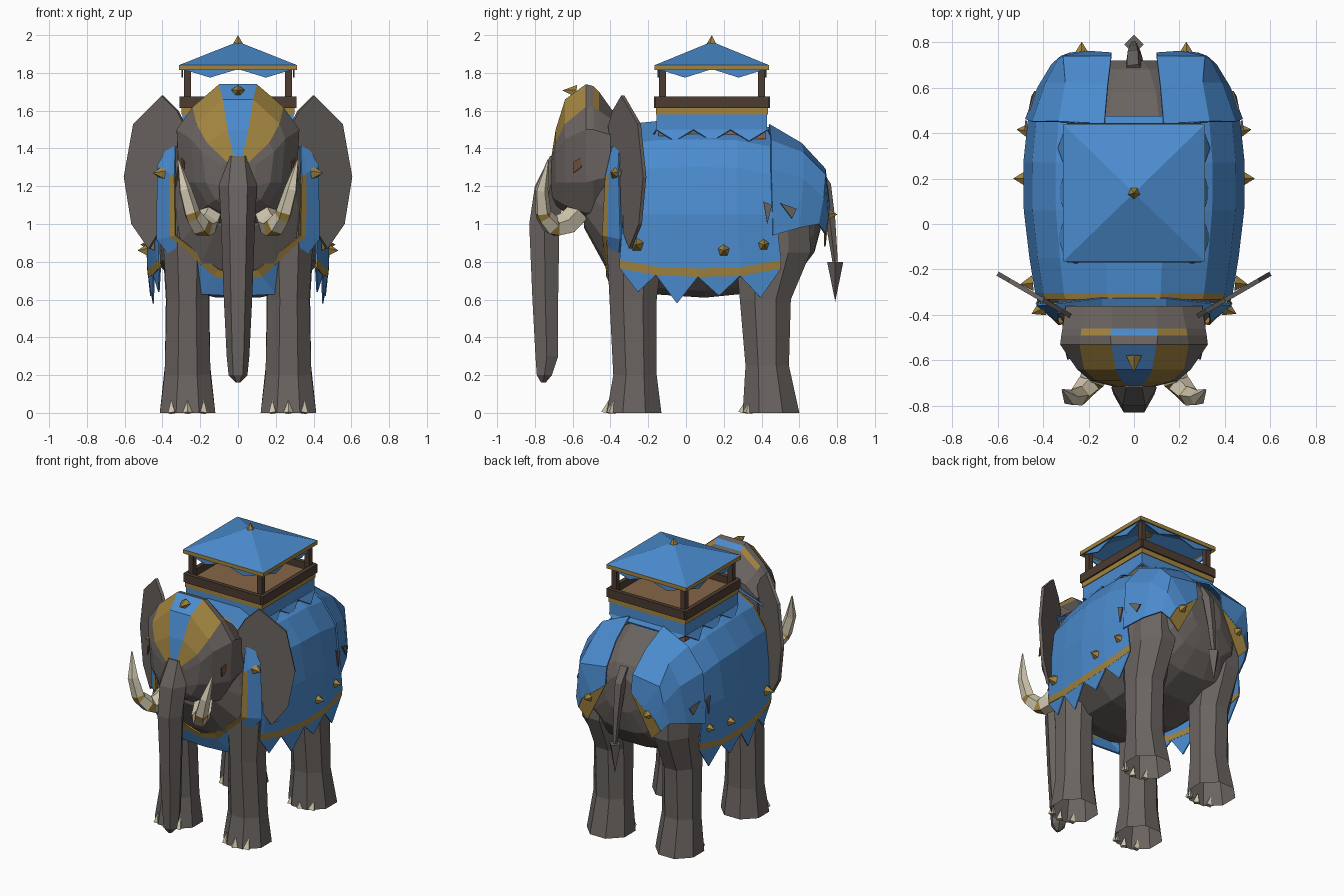
import bpy, bmesh, math
from mathutils import Vector, Matrix

if "Cube" in bpy.data.objects:
    bpy.data.objects.remove(bpy.data.objects["Cube"])


def material(name, red, green, blue):
    mat = bpy.data.materials.new(name)
    mat.use_nodes = True
    colour = (red, green, blue, 1)
    mat.diffuse_color = colour
    mat.node_tree.nodes["Principled BSDF"].inputs["Base Color"].default_value = colour
    return mat


hide = material("grey hide", .145, .127, .118)
cloth = material("blue cloth", .07, .26, .62)
gold = material("gold", .36, .23, .05)
wood = material("dark wood", .075, .045, .03)
floor_tan = material("tan floor", .24, .135, .065)
ivory = material("ivory", .62, .56, .42)
eye_brown = material("eye brown", .14, .07, .04)


def finish(name, bm, mats, mirror=False, thickness=0):
    bmesh.ops.recalc_face_normals(bm, faces=bm.faces)
    mesh = bpy.data.meshes.new(name)
    bm.to_mesh(mesh)
    bm.free()
    for mat in mats:
        mesh.materials.append(mat)
    obj = bpy.data.objects.new(name, mesh)
    bpy.context.collection.objects.link(obj)
    if thickness:
        solid = obj.modifiers.new("thickness", "SOLIDIFY")
        solid.thickness = thickness
        solid.offset = 0
    if mirror:
        obj.modifiers.new("mirror", "MIRROR")
    return obj


def surface(name, rows, mats, rule=None, closed=True, mirror=False, thickness=0, caps=True):
    """Skin rows of points; rule(row, column) picks the material."""
    bm = bmesh.new()
    grid = [[bm.verts.new(p) for p in row] for row in rows]
    count = len(rows[0])
    for i in range(len(rows) - 1):
        for j in range(count if closed else count - 1):
            k = (j + 1) % count
            face = bm.faces.new((grid[i][j], grid[i][k], grid[i + 1][k], grid[i + 1][j]))
            face.material_index = rule(i, j) if rule else 0
    if closed and caps:
        bm.faces.new(grid[0])
        bm.faces.new(grid[-1])
    return finish(name, bm, mats, mirror, thickness)


def polygons(name, shapes, mat, mirror=False, thickness=.008):
    bm = bmesh.new()
    for shape in shapes:
        bm.faces.new([bm.verts.new(p) for p in shape])
    return finish(name, bm, [mat], mirror, thickness)


def both_sides(half, y):
    right = [Vector((x, y, z)) for x, z in half]
    return right + [Vector((-p.x, y, p.z)) for p in reversed(right)]


def flat_ring(x, y, z, rx, ry, sides, turn=0):
    angles = [turn + math.tau * i / sides for i in range(sides)]
    return [(x + rx * math.cos(a), y + ry * math.sin(a), z) for a in angles]


def tube(name, path, radii, sides, mats, rule=None, mirror=False):
    path = [Vector(p) for p in path]
    rows = []
    for i, p in enumerate(path):
        along = path[min(i + 1, len(path) - 1)] - path[max(i - 1, 0)]
        side = along.cross(Vector((1, .2, 0))).normalized()
        other = along.cross(side).normalized()
        angles = [math.tau * k / sides for k in range(sides)]
        rows.append([p + radii[i] * (side * math.cos(a) + other * math.sin(a)) for a in angles])
    return surface(name, rows, mats, rule, mirror=mirror)


def spike(name, base, direction, radius, height, mat, sides=5, mirror=False):
    bm = bmesh.new()
    direction = Vector(direction).normalized()
    turn = direction.to_track_quat("Z", "Y").to_matrix().to_4x4()
    place = Matrix.Translation(Vector(base) + direction * height / 2) @ turn
    bmesh.ops.create_cone(bm, cap_ends=True, segments=sides, radius1=radius, radius2=0,
                          depth=height, matrix=place)
    return finish(name, bm, [mat], mirror)


def box(name, low, high, mat):
    bm = bmesh.new()
    low, high = Vector(low), Vector(high)
    place = Matrix.Translation((low + high) / 2) @ Matrix.Diagonal((*(high - low), 1))
    bmesh.ops.create_cube(bm, size=1, matrix=place)
    return finish(name, bm, [mat])


# Body: one cross-section scaled along the spine
section = [(.27, 1), (.68, .87), (.9, .73), (1, .45), (.95, .2), (.6, .04), (.25, 0)]
spine = [(-.54, .19, .98, 1.4), (-.42, .32, .76, 1.46), (-.34, .37, .67, 1.49), (-.2, .42, .63, 1.5),
         (.1, .45, .61, 1.5), (.4, .43, .64, 1.5), (.58, .36, .72, 1.41),
         (.68, .25, .85, 1.32), (.72, .12, 1, 1.24)]
surface("body", [both_sides([(w * a, low + (top - low) * b) for a, b in section], y)
                 for y, w, low, top in spine], [hide])

# Legs with open soles, and toenails
leg_shapes = {
    "front_legs": [(0, -.275, .147, .145), (.2, -.27, .122, .115), (.6, -.28, .11, .125),
                   (.9, -.27, .13, .15), (1.1, -.26, .12, .14)],
    "back_legs": [(0, .45, .147, .15), (.25, .43, .12, .115), (.6, .42, .115, .135),
                  (.85, .46, .13, .2), (1.1, .46, .13, .19)]}
grow = 1 / math.cos(math.pi / 8)
for name, shape in leg_shapes.items():
    surface(name, [flat_ring(.267, y, z, rx * grow, ry * grow, 8, math.pi / 8)
                   for z, y, rx, ry in shape], [hide], mirror=True, caps=False)
    front = shape[0][1] - shape[0][2]
    for k in (-1, 0, 1):
        spike(name + "_toenail", (.267 + .08 * k, front + .025 * abs(k), 0),
              (.1 * k, .2, 1), .027, .07, ivory, 4, True)

# Head: painted forehead and band chosen by ring and column
head_half = [
    (-.36, [(.1, 1.56), (.21, 1.53), (.3, 1.46), (.31, 1.25), (.2, 1.08), (.1, 1)]),
    (-.46, [(.1, 1.7), (.23, 1.6), (.315, 1.49), (.315, 1.24), (.21, 1.07), (.1, 1)]),
    (-.49, [(.105, 1.73), (.235, 1.62), (.32, 1.5), (.315, 1.23), (.22, 1.06), (.1, 1)]),
    (-.53, [(.1, 1.74), (.24, 1.62), (.325, 1.5), (.31, 1.22), (.22, 1.06), (.1, 1)]),
    (-.64, [(.08, 1.66), (.22, 1.53), (.25, 1.45), (.23, 1.22), (.16, 1.1), (.08, 1.06)]),
    (-.69, [(.055, 1.5), (.165, 1.43), (.19, 1.38), (.17, 1.22), (.12, 1.13), (.06, 1.1)]),
    (-.715, [(.02, 1.34), (.06, 1.33), (.09, 1.31), (.09, 1.2), (.07, 1.15), (.03, 1.13)])]


def head_paint(i, j):
    if i in (0, 2):
        return 0
    return {11: 1, 0: 2, 10: 2}.get(j, 0)


surface("head", [both_sides(half, y) for y, half in head_half], [hide, cloth, gold], head_paint)
polygons("eyes", [[(.29, -.595, 1.27), (.298, -.555, 1.3), (.3, -.555, 1.35), (.285, -.595, 1.33)]],
         eye_brown, mirror=True)

# Ears lie in a plane swept back from the cheeks
ear_outline = [(.28, 1.52), (.32, 1.6), (.4, 1.68), (.55, 1.53), (.6, 1.25), (.56, 1),
               (.47, .87), (.42, .95), (.33, 1.2)]
polygons("ears", [[(x, -.41 + (x - .27) * .58, z) for x, z in ear_outline]], hide,
         mirror=True, thickness=.02)

# Trunk
trunk = [(1.36, -.67, .07, .05), (1.2, -.72, .1, .08), (1, -.75, .09, .08), (.6, -.745, .075, .068),
         (.3, -.737, .06, .06), (.2, -.75, .05, .04), (.16, -.755, .012, .012)]
surface("trunk", [flat_ring(0, y, z, rx, ry / .866, 6) for z, y, rx, ry in trunk], [hide])

# Tusks with two gold rings, tail with tuft
tube("tusks", [(.135, -.56, 1.07), (.165, -.63, 1), (.185, -.69, .985), (.2, -.71, .99),
               (.235, -.75, 1.04), (.245, -.757, 1.06), (.28, -.765, 1.18), (.315, -.73, 1.34)],
     [.062, .066, .058, .054, .046, .044, .036, .004], 5, [ivory, gold],
     lambda i, j: int(i in (2, 4)), True)
tube("tail", [(0, .67, 1.29), (0, .735, 1.2), (0, .765, 1.02), (0, .79, .8)],
     [.045, .038, .028, .015], 5, [hide])
spike("tail_tuft", (0, .79, .8), (0, 0, -1), .043, .21, hide, 4)

# Blanket over the back: gold front strip on top, gold hem in the last column
stations = [(-.33, .42, 1.52, .81), (-.303, .43, 1.525, .805), (-.15, .455, 1.54, .775),
            (.06, .48, 1.545, .765), (.27, .482, 1.54, .77), (.475, .46, 1.5, .81)]
blanket = [[(0, y, top), (.27 * w, y, top), (.71 * w, y, top - .1), (.92 * w, y, top - .245),
            (w, y, 1.05), (.99 * w, y * 1.06, hem), (.98 * w, y * 1.06, hem - .045)]
           for y, w, top, hem in stations]
surface("blanket", blanket, [cloth, gold], lambda i, j: int(j == 5 or (i == 0 and j < 3)),
        False, True, .01)
points = []
posts = blanket[:1] + blanket[2:]
for a, b, tip in zip(posts, posts[1:], (.64, .58, .62, .61)):
    middle = (Vector(a[-1]) + Vector(b[-1])) / 2
    points.append([a[-1], b[-1], (middle.x - .01, middle.y, tip)])
polygons("blanket_points", points, cloth, mirror=True)
polygons("cloth_tears", [[(.477, .41, 1.12), (.475, .455, 1.1), (.477, .43, 1)],
                         [(.46, .5, 1.11), (.434, .585, 1.08), (.448, .56, 1.03)]], hide, mirror=True)

# Collar: gold front edge on the sides and chest, then cloth back to the blanket
edge = [(0, -.38, 1.5), (.14, -.38, 1.5), (.33, -.39, 1.4), (.335, -.425, 1.25),
        (.33, -.44, .94), (.1, -.42, .76), (0, -.42, .73)]
outer = [(0, -.325, 1.522), (.14, -.325, 1.522), (.355, -.35, 1.43), (.425, -.355, 1.31),
         (.43, -.345, .92), (.2, -.37, .63), (0, -.37, .62)]
trim = [Vector(a).lerp(Vector(b), .28) for a, b in zip(edge, outer)]
surface("collar", [edge, trim, outer], [cloth, gold], lambda i, j: int(i == 0 and j > 2),
        False, True, .01)

# Rump drapes with gold corners
drape = [[(.13, .44, 1.525), (.33, .45, 1.44), (.445, .45, 1.29), (.475, .46, .94)],
         [(.115, .61, 1.425), (.3, .62, 1.375), (.385, .62, 1.24), (.42, .6, .98)],
         [(.1, .735, 1.29), (.31, .735, 1.26), (.33, .725, 1.14), (.36, .7, 1)],
         [(.1, .75, 1.17), (.2, .757, 1.09), (.28, .75, 1.03), (.32, .735, .95)]]
surface("rump_drapes", drape, [cloth], None, False, True, .01)
polygons("drape_corners", [drape[3] + [(.25, .735, .88)]], gold, mirror=True)

# Studs on the cloth
for base, direction in [((.445, -.26, .89), (1, -.1, 0)), ((.475, .2, .86), (1, 0, 0)),
                        ((.46, .41, .89), (1, .1, 0)), ((.4, -.37, 1.27), (1, -.5, 0)),
                        ((.23, .745, 1.05), (0, 1, 0))]:
    spike("stud", base, direction, .037, .057, gold, mirror=True)
spike("forehead_stud", (0, -.58, 1.7), (0, -1, .1), .036, .075, gold)

# Riding platform
x, front, back = .295, -.155, .43
box("platform_base", (-x + .01, front + .01, 1.45), (x - .01, back - .01, 1.6), floor_tan)
box("platform_skirt", (-x, front, 1.495), (x, back, 1.58), cloth)
box("platform_trim", (-x - .005, front - .005, 1.58), (x + .005, back + .005, 1.615), gold)
box("platform_floor", (-x + .02, front + .02, 1.61), (x - .02, back - .02, 1.63), floor_tan)
for s in (-1, 1):
    box("side_rail", (s * x - .015, front - .01, 1.615), (s * x + .015, back + .01, 1.675), wood)
    end = front if s < 0 else back
    box("end_rail", (-x, end - .015, 1.615), (x, end + .015, 1.675), wood)
    for y in (front + .03, back - .03):
        box("post", (s * .268 - .018, y - .018, 1.62), (s * .268 + .018, y + .018, 1.83), wood)


def rectangle(half, low, high, z):
    corners = [Vector(c) for c in ((-half, low, z), (half, low, z), (half, high, z), (-half, high, z))]
    return list(zip(corners, corners[1:] + corners[:1]))


def fringe(name, sides, drop, flare, count):
    """Hang a row of triangles from each side of a rectangle."""
    shapes = []
    for a, b in sides:
        out = (b - a).cross(Vector((0, 0, 1))).normalized() * flare
        for k in range(count):
            p, q = a.lerp(b, k / count), a.lerp(b, (k + 1) / count)
            shapes.append([p, q, (p + q) / 2 + out - Vector((0, 0, drop))])
    polygons(name, shapes, cloth)


fringe("skirt_points", rectangle(x + .002, front - .002, back + .002, 1.498), .06, .035, 3)
fringe("roof_valance", rectangle(.295, -.148, .422, 1.82), .045, 0, 2)

# Canopy roof, open underneath
eaves = rectangle(.31, -.163, .437, 1.842)
drop = Vector((0, 0, .027))
polygons("roof_trim", [[a, b, b - drop, a - drop] for a, b in eaves], gold, thickness=.006)
polygons("roof", [[a, b, (0, .137, 1.965)] for a, b in eaves], cloth, thickness=0)
spike("roof_finial", (0, .137, 1.945), (0, 0, 1), .033, .055, gold)
